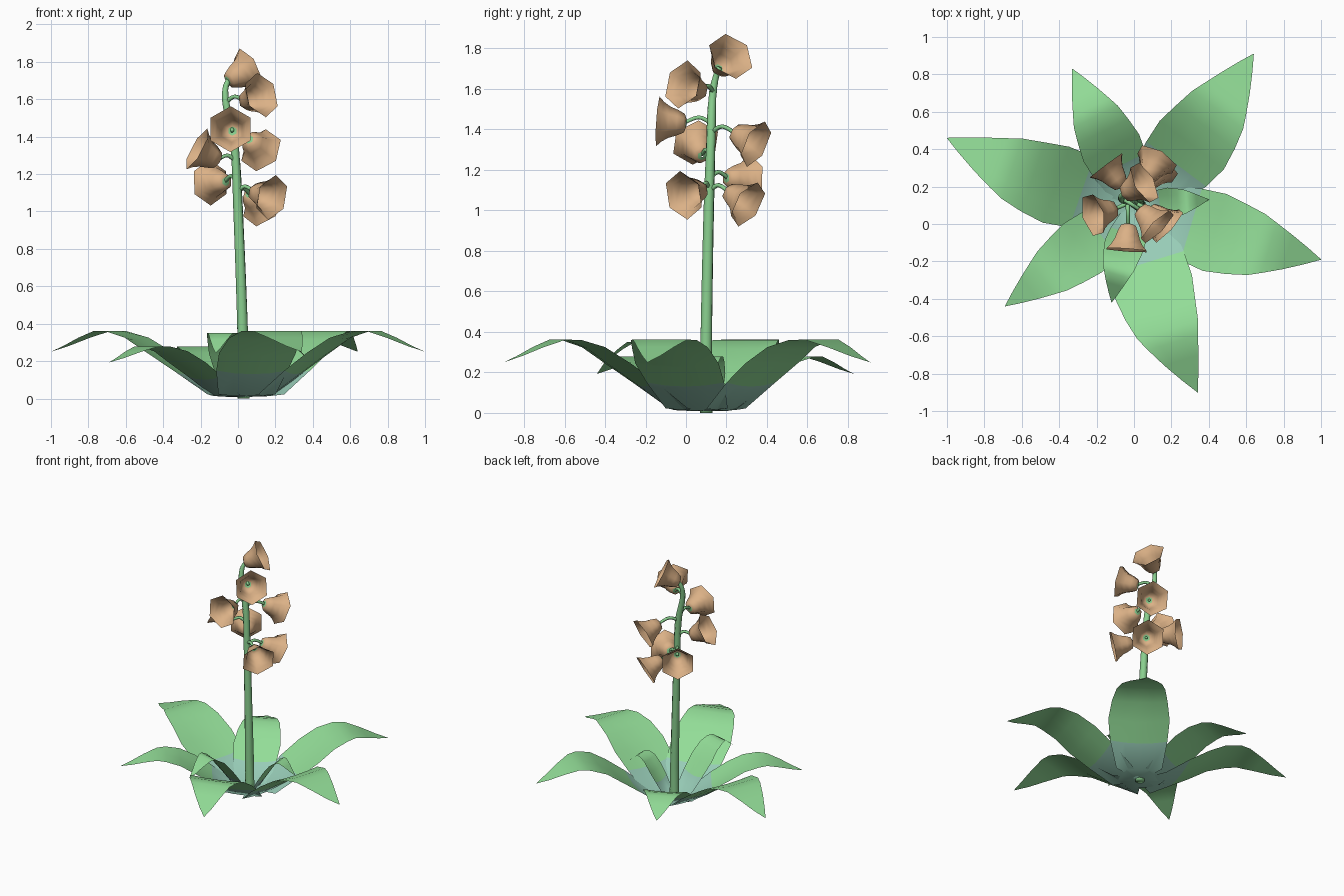
import bpy, math
from mathutils import Vector

if "Cube" in bpy.data.objects:
    bpy.data.objects.remove(bpy.data.objects["Cube"])


def material(name, rgb):
    m = bpy.data.materials.new(name)
    m.diffuse_color = (*rgb, 1)
    m.use_nodes = True
    m.node_tree.nodes["Principled BSDF"].inputs["Base Color"].default_value = m.diffuse_color
    return m


LEAF = material("leaf_green", (0.29, 0.72, 0.31))
BASE = material("leaf_base_blue_green", (0.31, 0.60, 0.47))
STEM = material("stem_green", (0.25, 0.62, 0.27))
BELL = material("bell_peach", (0.71, 0.44, 0.24))
CENTRE = Vector((0.03, 0.10, 0))


def mesh_object(name, verts, faces, mats):
    me = bpy.data.meshes.new(name)
    me.from_pydata(verts, [], faces)
    for m in mats:
        me.materials.append(m)
    me.shade_smooth()
    ob = bpy.data.objects.new(name, me)
    bpy.context.collection.objects.link(ob)
    return ob


def grid_faces(rows, cols, wrap=False):
    n = cols if wrap else cols - 1
    return [(r * cols + c, r * cols + (c + 1) % cols,
             (r + 1) * cols + (c + 1) % cols, (r + 1) * cols + c)
            for r in range(rows - 1) for c in range(n)]


# Tapered tube along a smooth path
def tube(name, pts, r0, r1, sides=8):
    pts = [Vector(p) for p in pts]
    path = []
    for i in range(len(pts) - 1):
        a, b = pts[max(i - 1, 0)], pts[i]
        c, d = pts[i + 1], pts[min(i + 2, len(pts) - 1)]
        for k in range(4):
            t = k / 4
            path.append(0.5 * (2 * b + (c - a) * t + (2 * a - 5 * b + 4 * c - d) * t * t
                               + (3 * b - a - 3 * c + d) * t ** 3))
    path.append(pts[-1])
    verts, n = [], len(path)
    for i, p in enumerate(path):
        q = (path[min(i + 1, n - 1)] - path[max(i - 1, 0)]).to_track_quat('Z', 'Y')
        r = r0 + (r1 - r0) * i / (n - 1)
        for s in range(sides):
            a = math.tau * s / sides
            verts.append(p + q @ Vector((r * math.cos(a), r * math.sin(a), 0)))
    faces = grid_faces(n, sides, True)
    faces += [tuple(reversed(range(sides))), tuple(range((n - 1) * sides, n * sides))]
    return mesh_object(name, verts, faces, [STEM])


# Leaf rows: distance along leaf, height, half width, raised edges
LEAF_ROWS = [(0.00, .010, .02, 0), (0.13, .012, .16, .01), (0.29, .130, .20, .02),
             (0.42, .225, .215, .02), (0.54, .315, .195, .01), (0.65, .360, .17, 0),
             (0.72, .362, .14, 0), (0.82, .325, .095, 0), (0.92, .280, .045, 0),
             (1.00, .250, .001, 0)]


def leaf(name, tip, zs=1.0, ws=1.0, bend=0.0):
    axis = Vector((tip[0], tip[1], 0)) - CENTRE
    left = Vector((-axis.y, axis.x, 0)).normalized()
    verts = []
    for t, z, w, lift in LEAF_ROWS:
        mid = CENTRE + axis * t + left * bend * math.sin(math.pi * t)
        for u in (-1, -.5, 0, .5, 1):
            p = mid + left * u * w * ws
            p.z = z * zs + lift * u * u
            verts.append(p)
    ob = mesh_object(name, verts, grid_faces(len(LEAF_ROWS), 5), [LEAF, BASE])
    for f in ob.data.polygons:          # blue-green near the ground
        f.material_index = 1 if f.center.z < 0.115 else 0


leaf("leaf_left", (-1.0, 0.46), bend=0.045)
leaf("leaf_back_left", (-0.33, 0.83), 0.77, 0.77)
leaf("leaf_back_right", (0.64, 0.91), bend=-0.03)
leaf("leaf_right", (1.0, -0.19), bend=-0.025)
leaf("leaf_front", (0.34, -0.90), bend=-0.06)
leaf("leaf_front_left", (-0.69, -0.44), 0.77, 0.77)
leaf("inner_leaf_front", (-0.12, -0.42), 0.97, 0.50, bend=-0.02)
leaf("inner_leaf_right", (0.40, 0.13), 0.77, 0.38)

# Main stem, curving over into the top bell
STEM_PATH = [(.03, .10, 0), (.025, .10, .35), (.005, .11, .9), (-.018, .123, 1.35),
             (-.06, .13, 1.55), (-.068, .145, 1.65), (-.05, .165, 1.705)]
tube("stem", STEM_PATH, 0.034, 0.013)


def stem_point(z):
    for a, b in zip(STEM_PATH, STEM_PATH[1:]):
        if a[2] <= z <= b[2]:
            return Vector(a).lerp(Vector(b), (z - a[2]) / (b[2] - a[2]))
    return Vector(STEM_PATH[-1])


# Six-sided bell: radius, fraction of depth
BELL_ROWS = [(.006, -.02), (.025, .0), (.046, .06), (.063, .3), (.078, .6), (.098, .82), (.123, 1)]


def bell(name, neck, rim, stalk=True):
    neck, rim = Vector(neck), Vector(rim)
    axis = (rim - neck).normalized()
    side = axis.cross(Vector((0, 0, 1))).normalized()
    up = side.cross(axis)
    verts = []
    for r, t in BELL_ROWS:
        for s in range(6):
            a = math.tau * s / 6
            verts.append(neck + axis * 0.14 * t + (up * math.cos(a) + side * math.sin(a)) * r)
    ob = mesh_object(name, verts, grid_faces(len(BELL_ROWS), 6, True), [BELL, STEM])
    for f in ob.data.polygons:          # green throat
        f.material_index = 1 if f.index < 6 else 0
    if stalk:
        start = stem_point(neck.z)
        mid = (start + neck) / 2 + Vector((0, 0, 0.03))
        tube(name + "_stalk", [start, mid, neck + axis * 0.012], 0.012, 0.010, 6)


bell("bell_top", (-.055, .16, 1.70), (.045, .215, 1.755), stalk=False)
bell("bell_upper_right", (.03, .08, 1.585), (.12, -.01, 1.62))
bell("bell_front", (-.03, 0, 1.43), (-.04, -.14, 1.44))
bell("bell_mid_back", (.06, .235, 1.385), (.12, .34, 1.33))
bell("bell_mid_left", (-.10, .08, 1.27), (-.21, .05, 1.33))
bell("bell_low_left", (-.065, .20, 1.16), (-.14, .30, 1.155))
bell("bell_low_back", (.06, .205, 1.095), (.13, .305, 1.03))
bell("bell_low_right", (.08, .08, 1.105), (.18, -.01, 1.075))
